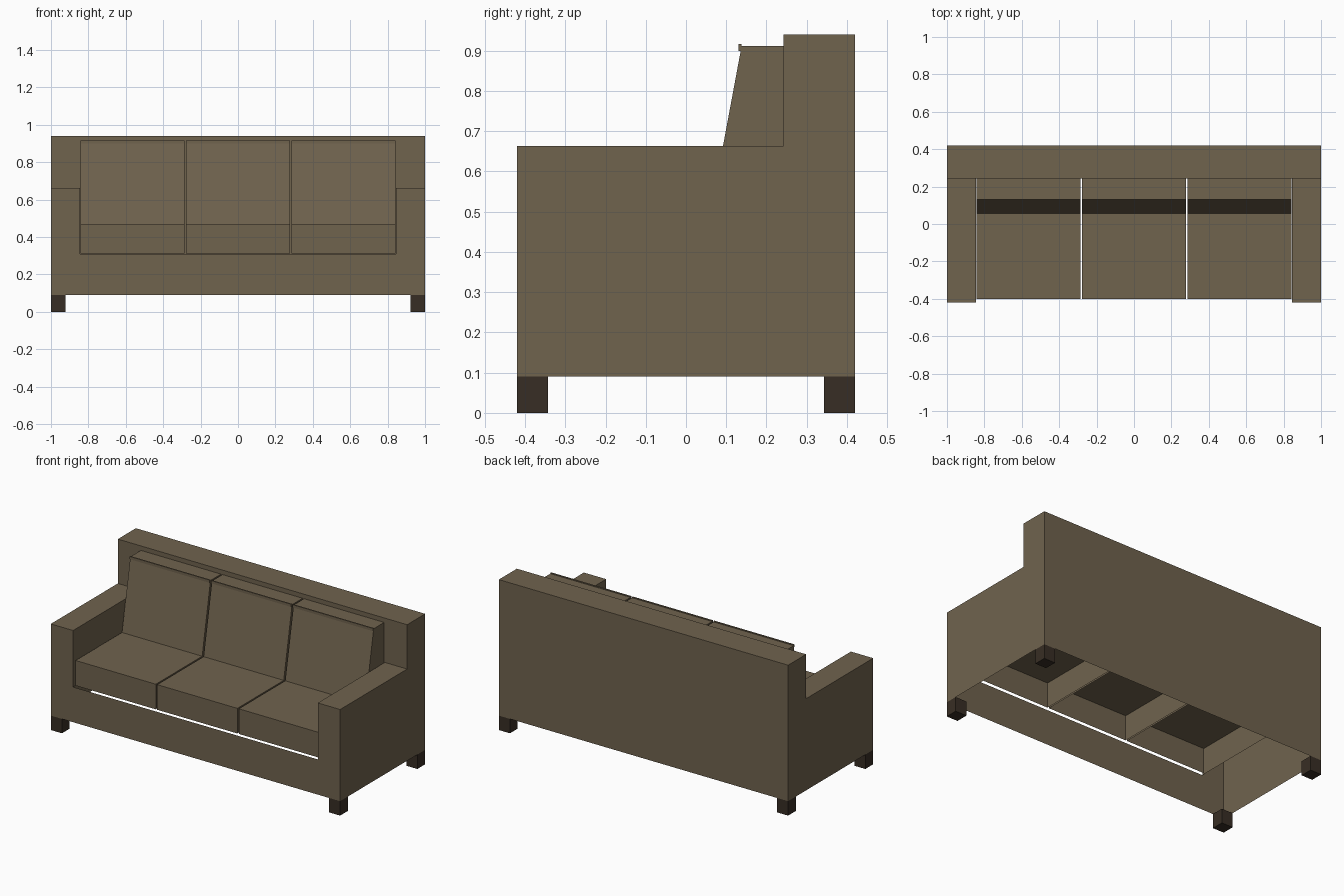
import bpy, bmesh

if "Cube" in bpy.data.objects:
    bpy.data.objects.remove(bpy.data.objects["Cube"])


def material(name, rgb):
    m = bpy.data.materials.new(name)
    m.diffuse_color = (*rgb, 1)
    m.use_nodes = True
    m.node_tree.nodes["Principled BSDF"].inputs["Base Color"].default_value = m.diffuse_color
    return m


FABRIC = material("brown_fabric", (0.162, 0.125, 0.076))
WOOD = material("dark_wood", (0.039, 0.027, 0.018))

# Main dimensions
HW, Y0, Y1 = 1.0, -0.42, 0.42        # outer half width, front, back
BASE, SEAT, ARM, TOP = 0.09, 0.31, 0.663, 0.94
INNER, BACK = 0.846, 0.242           # inner arm side, front of backrest


def finish(name, bm, mat):
    bmesh.ops.remove_doubles(bm, verts=bm.verts, dist=1e-5)
    bmesh.ops.recalc_face_normals(bm, faces=bm.faces)
    me = bpy.data.meshes.new(name)
    bm.to_mesh(me)
    bm.free()
    me.materials.append(mat)
    ob = bpy.data.objects.new(name, me)
    bpy.context.collection.objects.link(ob)
    return ob


def add_sheet(bm, points):
    bm.faces.new([bm.verts.new(p) for p in points])


def add_strip(bm, a, b):
    """Open wall of quads between two matching point rows."""
    for i in range(len(a) - 1):
        add_sheet(bm, (a[i], a[i + 1], b[i + 1], b[i]))


def add_box(bm, lo, hi, skip_bottom=False):
    (x0, y0, z0), (x1, y1, z1) = lo, hi
    ring = [(x0, y0), (x1, y0), (x1, y1), (x0, y1), (x0, y0)]
    add_strip(bm, [(x, y, z0) for x, y in ring], [(x, y, z1) for x, y in ring])
    add_sheet(bm, [(x, y, z1) for x, y in ring[:4]])
    if not skip_bottom:
        add_sheet(bm, [(x, y, z0) for x, y in ring[:4]])


# Upholstered frame: an open-bottomed shell
bm = bmesh.new()
# front face, U-shaped around the seat
add_sheet(bm, [(x, Y0, z) for x, z in (
    (-HW, BASE), (HW, BASE), (HW, ARM), (INNER, ARM),
    (INNER, SEAT), (-INNER, SEAT), (-INNER, ARM), (-HW, ARM))])
# backrest front, top and rear
row = [(BACK, SEAT), (BACK, TOP), (Y1, TOP), (Y1, BASE)]
add_strip(bm, [(-HW, y, z) for y, z in row], [(HW, y, z) for y, z in row])
for s in (-1, 1):
    # outer side, L-shaped
    add_sheet(bm, [(s * HW, y, z) for y, z in (
        (Y0, BASE), (Y1, BASE), (Y1, TOP), (BACK, TOP), (BACK, ARM), (Y0, ARM))])
    # arm top and inner side
    row = [(s * HW, ARM), (s * INNER, ARM), (s * INNER, SEAT)]
    add_strip(bm, [(x, Y0, z) for x, z in row], [(x, BACK, z) for x, z in row])
finish("sofa_frame", bm, FABRIC)

# Seat and back cushions, three of each
CUSHION_TOP = 0.47
BACK_PROFILE = [(BACK, CUSHION_TOP), (BACK, 0.912), (0.138, 0.912), (0.138, 0.917),
                (0.13, 0.917), (0.13, 0.9), (0.136, 0.9), (0.056, CUSHION_TOP)]
for name, x0, x1 in (("left", -0.841, -0.287), ("middle", -0.277, 0.277),
                     ("right", 0.287, 0.841)):
    bm = bmesh.new()
    add_box(bm, (x0, -0.402, SEAT + 0.003), (x1, BACK - 0.001, CUSHION_TOP), True)
    finish("seat_cushion_" + name, bm, FABRIC)

    bm = bmesh.new()
    add_strip(bm, [(x0, y, z) for y, z in BACK_PROFILE],
              [(x1, y, z) for y, z in BACK_PROFILE])
    for x in (x0, x1):
        add_sheet(bm, [(x, y, z) for y, z in BACK_PROFILE])
    finish("back_cushion_" + name, bm, FABRIC)

# Four square legs flush with the corners
for sx, side in ((-1, "left"), (1, "right")):
    for sy, end in ((-1, "front"), (1, "back")):
        xs = sorted((sx * 0.923, sx * HW))
        ys = sorted((sy * 0.343, sy * Y1))
        bm = bmesh.new()
        add_box(bm, (xs[0], ys[0], 0), (xs[1], ys[1], BASE))
        finish(f"leg_{end}_{side}", bm, WOOD)
